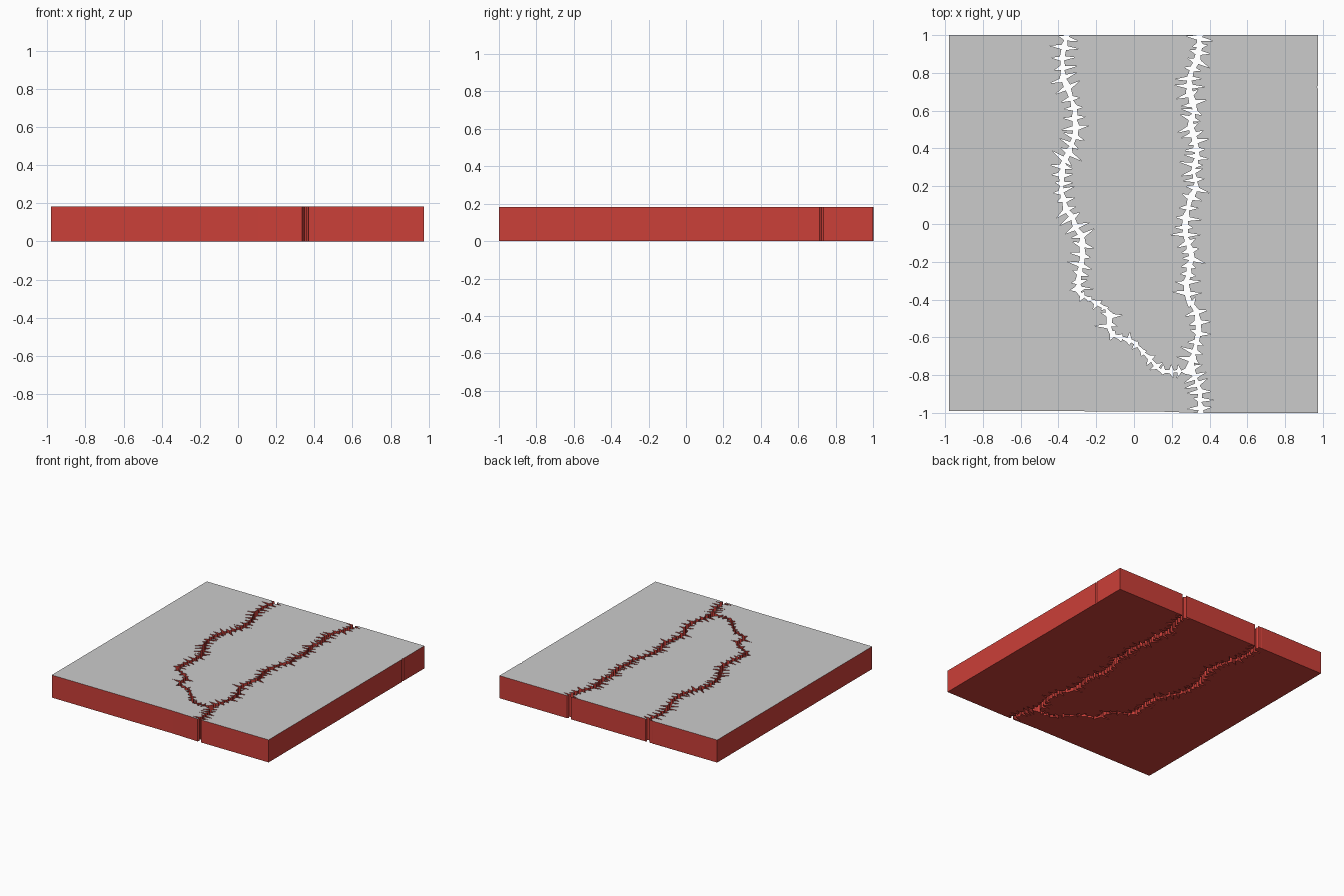
import bpy, bmesh, random
from mathutils import Vector

if "Cube" in bpy.data.objects:
    bpy.data.objects.remove(bpy.data.objects["Cube"])

HEIGHT = 0.183
rng = random.Random(4)

red = bpy.data.materials.new("red_rock")
red.diffuse_color = (0.6, 0.05, 0.04, 1)
red.use_nodes = True
red.node_tree.nodes["Principled BSDF"].inputs["Base Color"].default_value = red.diffuse_color
grey = bpy.data.materials.new("grey_top")
grey.diffuse_color = (0.8, 0.8, 0.8, 1)
grey.use_nodes = True
grey.node_tree.nodes["Principled BSDF"].inputs["Base Color"].default_value = grey.diffuse_color

# Crack centre lines, running from the back edge to the front
left_crack = [(-.357, 1), (-.38, .9), (-.38, .79), (-.34, .69), (-.31, .58), (-.31, .48),
              (-.34, .39), (-.38, .32), (-.385, .19), (-.365, .1), (-.31, 0), (-.27, -.09),
              (-.28, -.2), (-.3, -.29), (-.29, -.37), (-.21, -.41), (-.13, -.46),
              (-.13, -.57), (-.09, -.6), (0, -.62), (.07, -.7), (.135, -.78), (.27, -.78)]
right_crack = [(.35, 1), (.34, .88), (.3, .79), (.29, .7), (.325, .61), (.3, .53), (.32, .45),
               (.335, .37), (.31, .29), (.33, .21), (.29, .11), (.27, 0), (.28, -.08),
               (.305, -.17), (.28, -.29), (.28, -.4), (.33, -.45), (.345, -.56),
               (.325, -.66), (.3, -.75)]
front_crack = [(.315, -.795), (.345, -.87), (.35, -1)]


def crack_edge(path, side, width=0.019):
    """Jagged edge on one side of a crack: short runs broken by thin spikes."""
    out = []
    for i, (a, b) in enumerate(zip(path, path[1:])):
        a, b = Vector(a), Vector(b)
        d = (b - a).normalized()
        n = Vector((d.y, -d.x)) * side
        w = width if abs(d.y) > 0.85 else 0.013
        reach = (0.02, 0.065) if abs(d.y) > 0.85 else (0.005, 0.03)
        length = (b - a).length
        if i == 0:
            out.append(a + n * w)
        count = max(1, round(length / 0.048))
        for k in range(count):
            s = length * (k + rng.uniform(0.3, 0.5)) / count
            root = a + d * s + n * w * rng.uniform(0.5, 1.1)
            tip = root + n * rng.uniform(*reach) + d * rng.uniform(-0.012, 0.012)
            out += [root - d * 0.011, tip, root + d * 0.011 - n * 0.004]
    out.append(b + n * w)
    for p, q in ((out[0], path[0]), (out[-1], path[-1])):
        if abs(q[1]) == 1:
            p.y = q[1]
    return out


def slab(name, outline):
    """Extrude an outline into a slab with a grey top and red sides."""
    bm = bmesh.new()
    low = [bm.verts.new((p[0], p[1], 0)) for p in outline]
    high = [bm.verts.new((p[0], p[1], HEIGHT)) for p in outline]
    bm.faces.new(low[::-1])
    top = bm.faces.new(high)
    top.material_index = 1
    for i in range(len(low)):
        j = (i + 1) % len(low)
        bm.faces.new((low[i], low[j], high[j], high[i]))
    bm.normal_update()
    bmesh.ops.triangulate(bm, faces=[f for f in bm.faces if len(f.verts) > 4])
    me = bpy.data.meshes.new(name)
    me.materials.append(red)
    me.materials.append(grey)
    bm.to_mesh(me)
    bm.free()
    bpy.context.collection.objects.link(bpy.data.objects.new(name, me))


# Left piece, wrapping along the front to the right crack
left_side = crack_edge(left_crack, 1) + crack_edge(front_crack, 1, 0.014)
slab("left_slab", [(-.98, 1), (-.98, -.99), (.105, -.992)] + left_side[::-1])

# Middle piece between the two cracks
slab("middle_slab", crack_edge(left_crack, -1) + crack_edge(right_crack, 1)[::-1])

# Right piece with a tiny chip in its outer side
right_side = crack_edge(right_crack + front_crack, -1)
slab("right_slab", right_side + [(.975, -1), (.975, .715), (.968, .725), (.975, .735), (.975, 1)])
